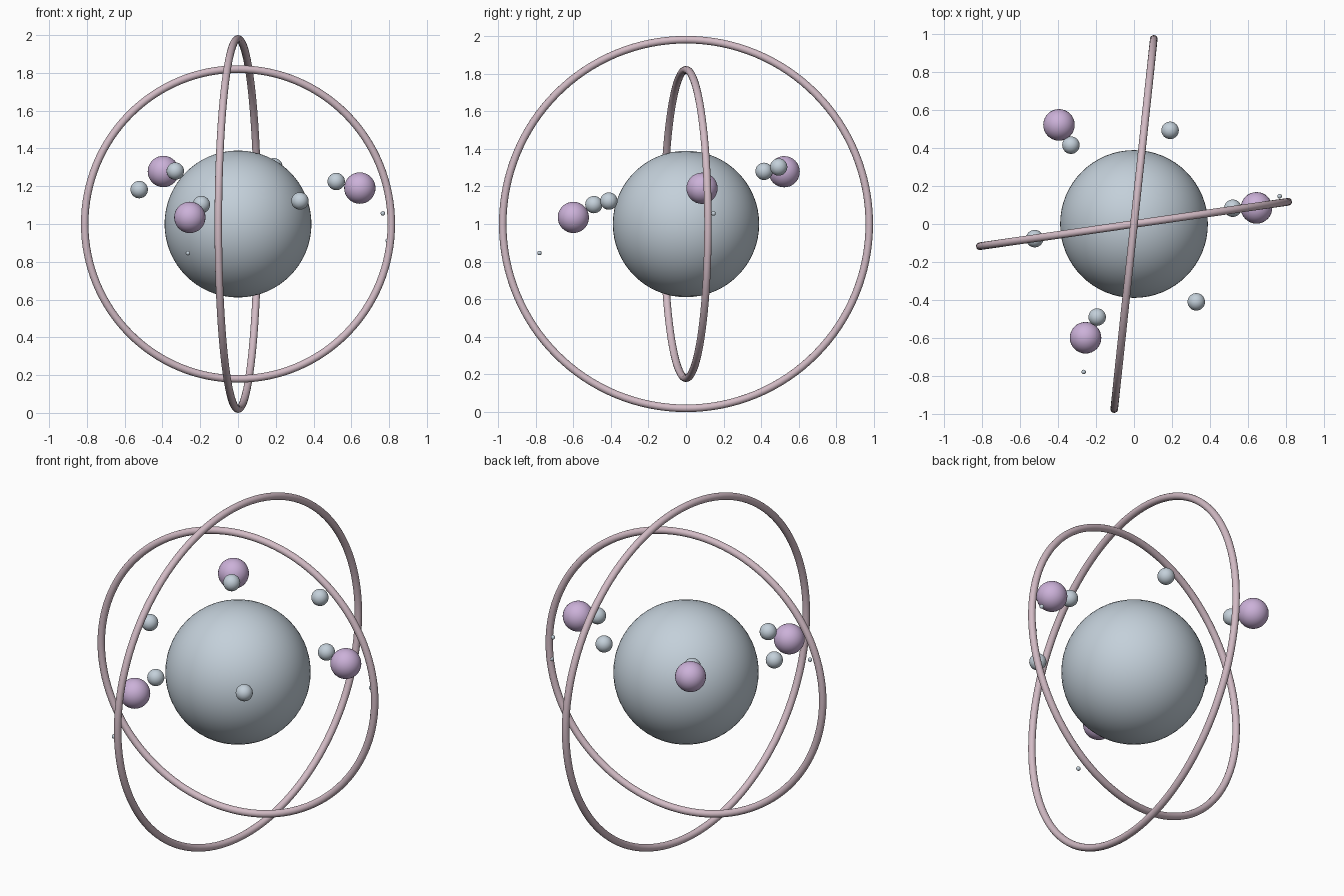
import bpy
from math import radians

cube = bpy.data.objects.get("Cube")
if cube:
    bpy.data.objects.remove(cube, do_unlink=True)


def make_material(name, rgb):
    mat = bpy.data.materials.new(name)
    mat.use_nodes = True
    mat.diffuse_color = (*rgb, 1)
    mat.node_tree.nodes["Principled BSDF"].inputs["Base Color"].default_value = (*rgb, 1)
    return mat


blue_grey = make_material("blue grey", (0.55, 0.63, 0.70))
lilac = make_material("lilac", (0.60, 0.44, 0.69))
dusty_pink = make_material("dusty pink", (0.65, 0.50, 0.56))


def finish(name, mat):
    obj = bpy.context.object
    obj.name = name
    obj.data.materials.append(mat)
    bpy.ops.object.shade_smooth()


def ball(name, radius, location, mat, segments=32):
    bpy.ops.mesh.primitive_uv_sphere_add(
        segments=segments, ring_count=segments // 2, radius=radius, location=location)
    finish(name, mat)


def ring(name, major, turn):
    bpy.ops.mesh.primitive_torus_add(
        major_radius=major, minor_radius=0.02, major_segments=128, minor_segments=16,
        location=(0, 0, 1), rotation=(radians(90), 0, radians(turn)))
    finish(name, dusty_pink)


# Core and the two upright rings
ball("core", 0.389, (0, 0, 1), blue_grey, 64)
ring("outer_ring", 0.98, 83.9)
ring("inner_ring", 0.82, 8.2)

# Large orbiting balls
for i, spot in enumerate([(-0.395, 0.522, 1.278), (0.645, 0.085, 1.19),
                          (-0.255, -0.599, 1.035)], 1):
    ball(f"large_moon_{i}", 0.083, spot, lilac)

# Small orbiting balls
for i, spot in enumerate([(-0.332, 0.415, 1.28), (0.19, 0.493, 1.303),
                          (0.52, 0.083, 1.225), (-0.523, -0.077, 1.182),
                          (-0.194, -0.49, 1.103), (0.328, -0.41, 1.122)], 1):
    ball(f"small_moon_{i}", 0.046, spot, blue_grey)

# Tiny specks near the rings
for i, spot in enumerate([(-0.265, -0.779, 0.846), (0.767, 0.146, 1.056),
                          (0.793, 0.12, 0.912)], 1):
    ball(f"speck_{i}", 0.012, spot, blue_grey, 16)
